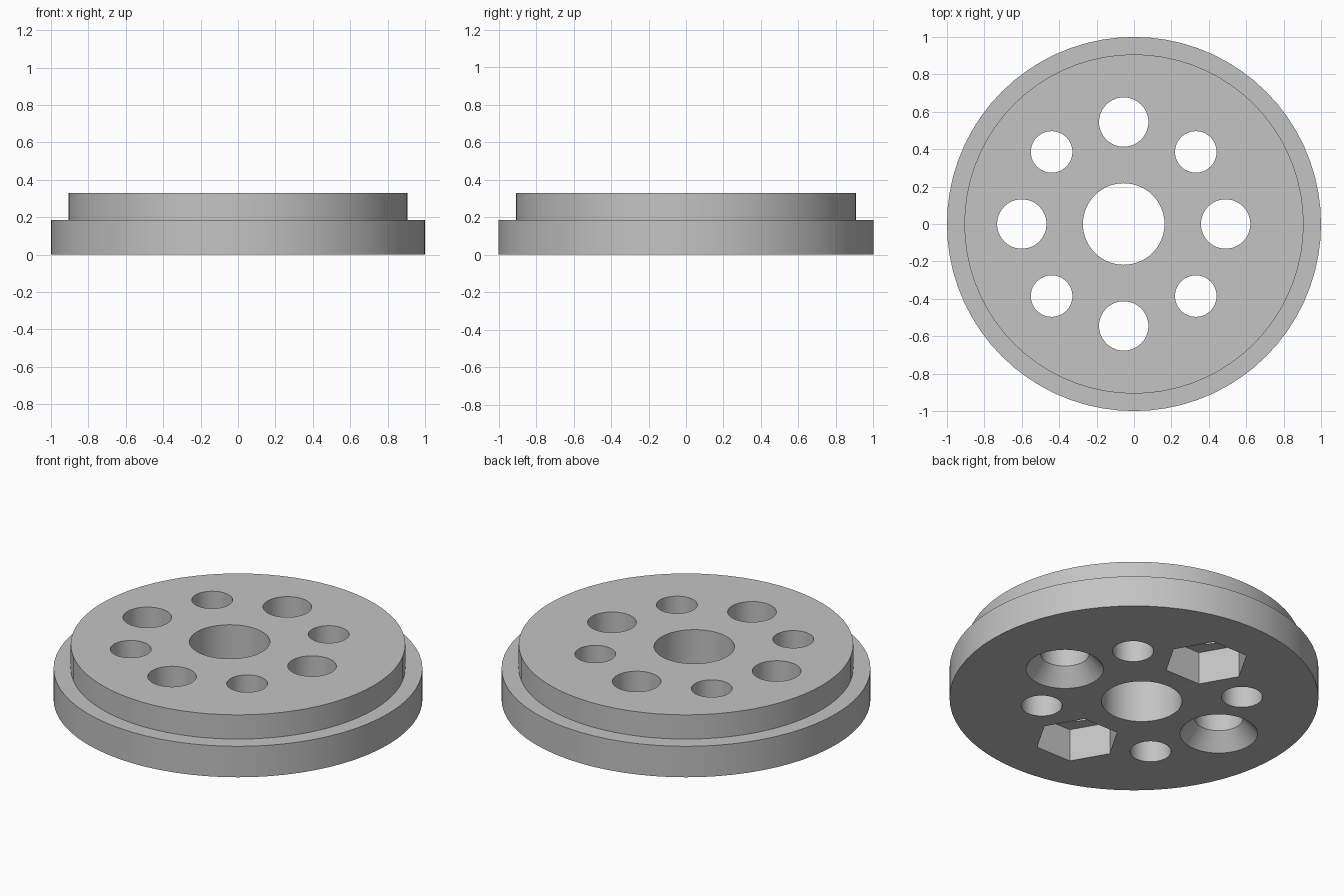
import bpy
import math
from mathutils import Vector

cube = bpy.data.objects.get("Cube")
if cube:
    bpy.data.objects.remove(cube, do_unlink=True)

grey = bpy.data.materials.new("plain grey")
grey.use_nodes = True
colour = (0.55, 0.55, 0.55, 1)
grey.diffuse_color = colour
grey.node_tree.nodes["Principled BSDF"].inputs["Base Color"].default_value = colour

BASE_TOP, TOP = 0.185, 0.33
HUB = Vector((-0.055, 0, 0))   # the hole pattern sits off centre
PITCH = 0.545
BORE, LARGE, SMALL = 0.218, 0.132, 0.111


def lathe(name, profile, sides, centre=(0, 0, 0)):
    """Closed solid from (radius, height) rings, capped at both ends."""
    verts, faces = [], []
    for r, z in profile:
        for i in range(sides):
            a = math.tau * i / sides
            verts.append((r * math.cos(a), r * math.sin(a), z))
    for k in range(len(profile) - 1):
        for i in range(sides):
            j = (i + 1) % sides
            low, high = k * sides, (k + 1) * sides
            faces.append((low + i, low + j, high + j, high + i))
    faces.append(tuple(reversed(range(sides))))
    faces.append(tuple(range(len(verts) - sides, len(verts))))
    mesh = bpy.data.meshes.new(name)
    mesh.from_pydata(verts, [], faces)
    mesh.materials.append(grey)
    obj = bpy.data.objects.new(name, mesh)
    obj.location = centre
    bpy.context.collection.objects.link(obj)
    return obj


# Stepped disc
disc = lathe("stepped_disc",
             [(1, 0), (1, BASE_TOP), (0.907, BASE_TOP), (0.907, TOP)], 72)

# Centre bore and ring of eight through holes
through = [(-0.1), (TOP + 0.1)]
cutters = [lathe("bore_cutter", [(BORE, z) for z in through], 64, HUB)]
for i in range(8):
    a = math.tau * i / 8
    spot = HUB + PITCH * Vector((math.cos(a), math.sin(a), 0))
    if i % 2:
        profile = [(SMALL, z) for z in through]
    elif i % 4 == 0:
        # Countersunk from below: the cone carries on past the underside
        sink, depth = 0.21, 0.095
        slope = (sink - LARGE) / depth
        profile = [(sink + slope * 0.05, -0.05), (LARGE, depth), (LARGE, through[1])]
    else:
        # Hexagonal nut pocket from below
        profile = [(LARGE, z) for z in through]
        cutters.append(lathe("nut_pocket_cutter", [(0.231, -0.05), (0.231, 0.195)], 6, spot))
    cutters.append(lathe("hole_cutter", profile, 48, spot))

# Cut every hole, then discard the cutters
bpy.context.view_layer.update()
bpy.ops.object.select_all(action="DESELECT")
bpy.context.view_layer.objects.active = disc
disc.select_set(True)
for cutter in cutters:
    cutter.hide_render = True
    cut = disc.modifiers.new("cut", "BOOLEAN")
    cut.operation = "DIFFERENCE"
    cut.solver = "EXACT"
    cut.object = cutter
    bpy.ops.object.modifier_apply(modifier=cut.name)
    bpy.data.objects.remove(cutter, do_unlink=True)

bpy.ops.object.shade_smooth_by_angle(angle=math.radians(30))
